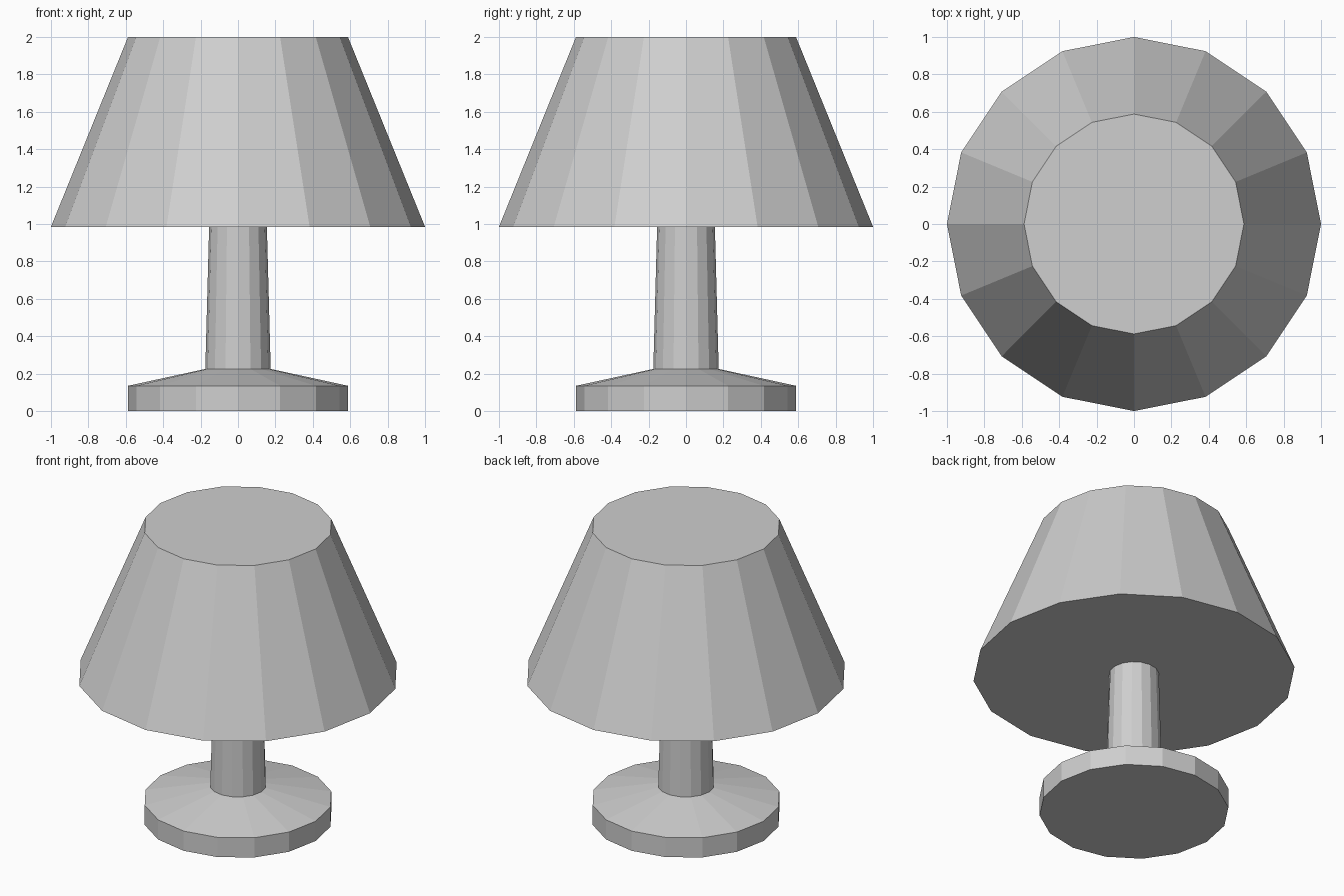
import bpy
import bmesh
from math import cos, sin, tau

SIDES = 16

cube = bpy.data.objects.get("Cube")
if cube:
    bpy.data.objects.remove(cube, do_unlink=True)

grey = bpy.data.materials.new("light_grey")
grey.use_nodes = True
colour = (0.62, 0.62, 0.62, 1)
grey.diffuse_color = colour
grey.node_tree.nodes["Principled BSDF"].inputs["Base Color"].default_value = colour


def turned_part(name, profile):
    """Closed faceted solid turned from (radius, height) pairs, bottom to top."""
    bm = bmesh.new()
    rings = [[bm.verts.new((r * cos(tau * i / SIDES), r * sin(tau * i / SIDES), z))
              for i in range(SIDES)] for r, z in profile]
    for low, high in zip(rings, rings[1:]):
        for i in range(SIDES):
            j = (i + 1) % SIDES
            bm.faces.new((low[i], low[j], high[j], high[i]))
    bm.faces.new(rings[0][::-1])
    bm.faces.new(rings[-1])
    mesh = bpy.data.meshes.new(name)
    bm.to_mesh(mesh)
    bm.free()
    mesh.materials.append(grey)
    obj = bpy.data.objects.new(name, mesh)
    bpy.context.collection.objects.link(obj)
    return obj


# Round foot with a sloping top
turned_part("base", [(0.588, 0), (0.588, 0.135), (0.175, 0.225)])
# Slightly tapered column, ending just inside the shade
turned_part("stem", [(0.175, 0.22), (0.154, 1.0)])
# Closed conical shade
turned_part("lampshade", [(1.0, 0.985), (0.588, 2.0)])
